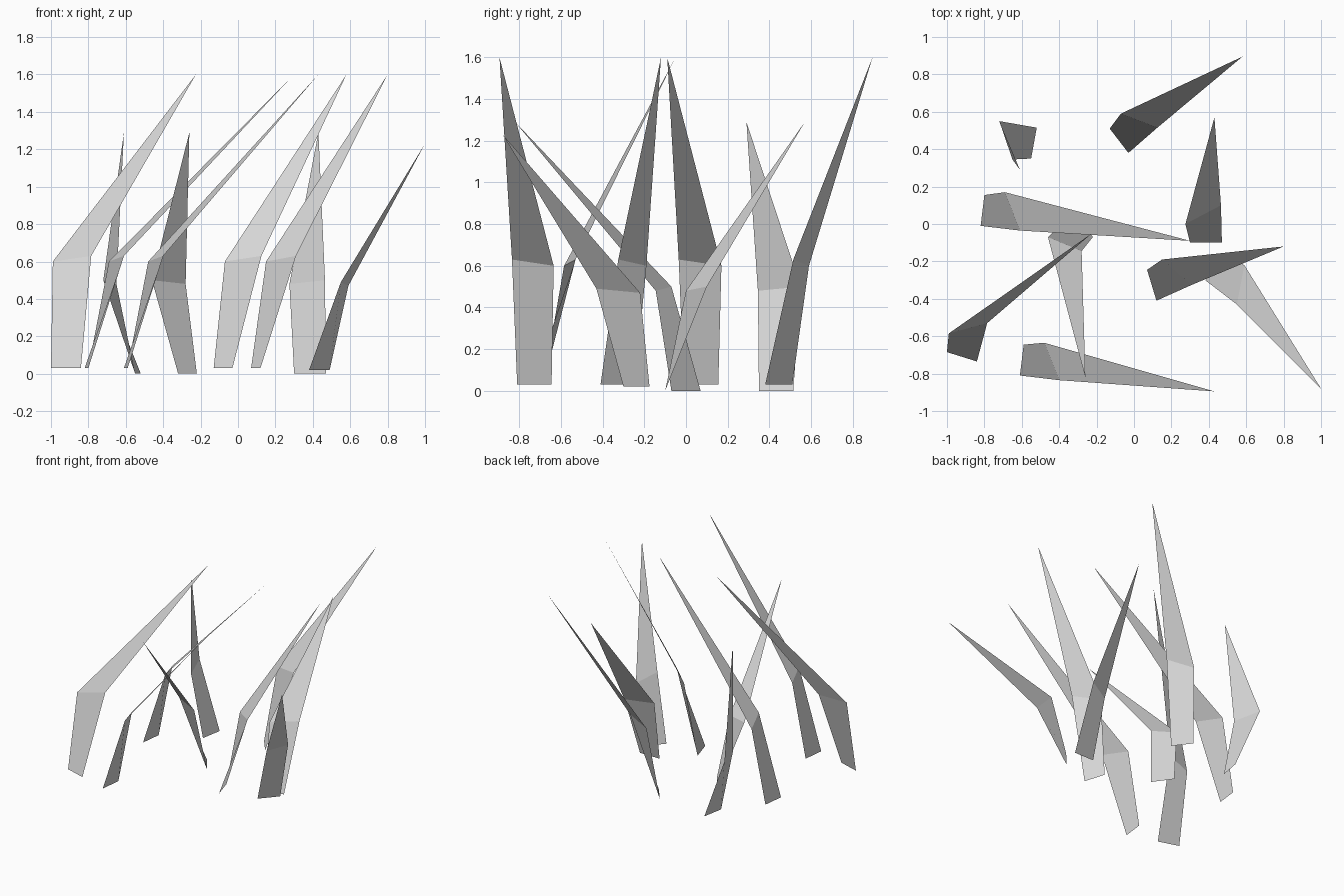
import bpy
import bmesh

default_cube = bpy.data.objects.get("Cube")
if default_cube:
    bpy.data.objects.remove(default_cube, do_unlink=True)

# One pale grey for every blade
blade_material = bpy.data.materials.new("pale_grey")
blade_material.use_nodes = True
blade_colour = (0.7, 0.7, 0.7, 1.0)
blade_material.diffuse_color = blade_colour
blade_material.node_tree.nodes["Principled BSDF"].inputs["Base Color"].default_value = blade_colour

# Heights of the root, the two ends of the fold, and the tip
TALL = (0.03, 0.60, 0.63, 1.60)
SHORT = (0.0, 0.48, 0.50, 1.29)
LEANING = (0.02, 0.47, 0.49, 1.23)


def make_blade(name, heights, root, fold, tip):
    """Folded leaf sheet: a four-sided stem below the fold, a triangle above it."""
    root_z, fold_low_z, fold_high_z, tip_z = heights
    bm = bmesh.new()
    root_a, root_b = [bm.verts.new((x, y, root_z)) for x, y in root]
    fold_a = bm.verts.new((*fold[0], fold_low_z))
    fold_b = bm.verts.new((*fold[1], fold_high_z))
    point = bm.verts.new((*tip, tip_z))
    bm.faces.new((root_a, root_b, fold_b, fold_a))
    bm.faces.new((fold_a, fold_b, point))
    mesh = bpy.data.meshes.new(name)
    bm.to_mesh(mesh)
    bm.free()
    mesh.materials.append(blade_material)
    blade = bpy.data.objects.new(name, mesh)
    bpy.context.collection.objects.link(blade)
    return blade


# Tall blades
make_blade("back_tall_blade", TALL,
           root=((-.13, .51), (-.03, .38)), fold=((-.07, .59), (.125, .515)), tip=(.58, .895))
make_blade("middle_tall_blade", TALL,
           root=((-.80, .155), (-.82, -.01)), fold=((-.69, .17), (-.61, -.035)), tip=(.30, -.09))
make_blade("front_tall_blade", TALL,
           root=((-.59, -.645), (-.61, -.81)), fold=((-.48, -.635), (-.40, -.835)), tip=(.43, -.895))
make_blade("left_tall_blade", TALL,
           root=((.07, -.245), (.12, -.41)), fold=((.15, -.19), (.31, -.325)), tip=(.80, -.12))
make_blade("right_tall_blade", TALL,
           root=((-1, -.685), (-.84, -.735)), fold=((-.99, -.585), (-.785, -.53)), tip=(-.225, -.05))

# Short blades
make_blade("front_short_blade", SHORT,
           root=((-.22, -.07), (-.32, .07)), fold=((-.28, -.145), (-.46, -.07)), tip=(-.26, -.82))
make_blade("right_short_blade", SHORT,
           root=((-.55, .35), (-.52, .515)), fold=((-.65, .345), (-.72, .55)), tip=(-.61, .29))
make_blade("left_short_blade", SHORT,
           root=((.30, -.10), (.47, -.10)), fold=((.275, 0), (.465, .10)), tip=(.43, .57))
make_blade("leaning_short_blade", LEANING,
           root=((.49, -.175), (.38, -.30)), fold=((.59, -.22), (.55, -.43)), tip=(1, -.88))
